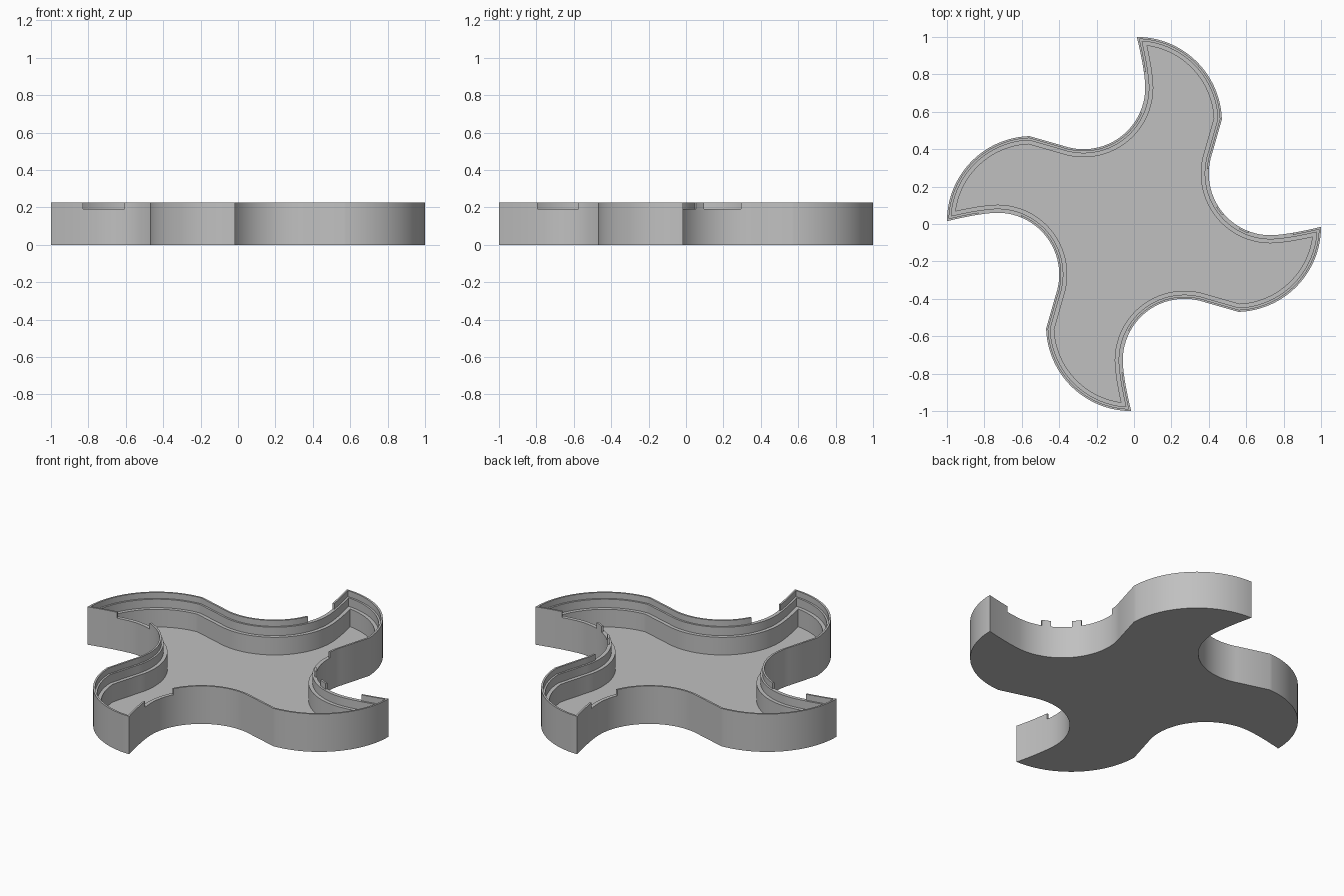
import bpy
import bmesh
from math import sin, cos, atan2, degrees, radians, pi
from mathutils import Vector, Matrix

if "Cube" in bpy.data.objects:
    bpy.data.objects.remove(bpy.data.objects["Cube"])

HOLLOW = Vector((-0.27, 0.73))   # centre of the concave bite beside an arm
TIP = Vector((0.015, 1.0))
# Rim gaps per arm, clockwise from the back: angles around the bite centre
GAPS = [[(-24, 15)],
        [(-94, -58), (-49, -30), (-21, 19)],
        [(-28, 10)],
        [(-22, 16)]]


def arc(centre, radius, start, end, steps):
    angles = [radians(start + (end - start) * i / steps) for i in range(steps + 1)]
    return [centre + Vector((cos(a), sin(a))) * radius for a in angles]


def arm_outline():
    """One quarter of the outline: shoulder, bite, tip, rounded back."""
    points = [Vector((-0.56, 0.47))]
    points += arc(HOLLOW, 0.33, -109, 5, 76)
    start = points[-1]
    bend = start + Vector((-sin(radians(5)), cos(radians(5)))) * 0.1
    for i in range(1, 12):
        t = i / 12
        points.append(start * (1 - t) ** 2 + bend * 2 * t * (1 - t) + TIP * t * t)
    points += arc(TIP - Vector((0, 0.455)), 0.455, 90, 2, 40)[:-1]
    return points


def in_gap(a, b, gaps):
    d = (a + b) / 2 - HOLLOW
    if d.length > 0.4:
        return False
    angle = degrees(atan2(d.y, d.x))
    return any(lo < angle < hi for lo, hi in gaps)


def inset(points, distance):
    """Mitred inward offset of a clockwise outline."""
    result = []
    for i, p in enumerate(points):
        before = (p - points[i - 1]).normalized()
        after = (points[(i + 1) % len(points)] - p).normalized()
        n1, n2 = Vector((before.y, -before.x)), Vector((after.y, -after.x))
        result.append(p + (n1 + n2) * distance / (1 + n1.dot(n2)))
    return result


# Full outline, with a flag for each segment that has a gap in the rim
quarter = arm_outline()
outline, gap = [], []
for k, gaps in enumerate(GAPS):
    turn = Matrix.Rotation(-k * pi / 2, 2)
    outline += [turn @ p for p in quarter]
    gap += [in_gap(a, b, gaps) for a, b in zip(quarter, quarter[1:])] + [False]
count = len(outline)

# Wall section: outer wall, thin rim, two inner ledges, floor
SECTION = [(0, 0), (0, 0.19), (0, 0.225), (0.011, 0.225), (0.011, 0.19),
           (0.022, 0.19), (0.022, 0.14), (0.043, 0.14), (0.043, 0.035)]
RIM = (1, 2, 3, 4)

bm = bmesh.new()
rings = [[bm.verts.new((p.x, p.y, z)) for p in inset(outline, d)] for d, z in SECTION]
for i in range(count):
    j = (i + 1) % count
    levels = [0, 1, 4, 5, 6, 7, 8] if gap[i] else list(range(len(SECTION)))
    for a, b in zip(levels, levels[1:]):
        bm.faces.new((rings[a][i], rings[a][j], rings[b][j], rings[b][i]))
    if gap[i] != gap[i - 1]:
        bm.faces.new([rings[r][i] for r in RIM])
bm.faces.new(rings[0])
bm.faces.new(rings[-1])
bmesh.ops.delete(bm, geom=[v for v in bm.verts if not v.link_faces], context='VERTS')
bmesh.ops.recalc_face_normals(bm, faces=bm.faces[:])
mesh = bpy.data.meshes.new("pinwheel_tray")
bm.to_mesh(mesh)
bm.free()

tray = bpy.data.objects.new("pinwheel_tray", mesh)
bpy.context.collection.objects.link(tray)

grey = bpy.data.materials.new("plain_grey")
grey.use_nodes = True
colour = (0.53, 0.53, 0.53, 1)
grey.diffuse_color = colour
grey.node_tree.nodes["Principled BSDF"].inputs["Base Color"].default_value = colour
mesh.materials.append(grey)

bpy.ops.object.select_all(action='DESELECT')
tray.select_set(True)
bpy.context.view_layer.objects.active = tray
bpy.ops.object.shade_smooth_by_angle(angle=radians(20))
